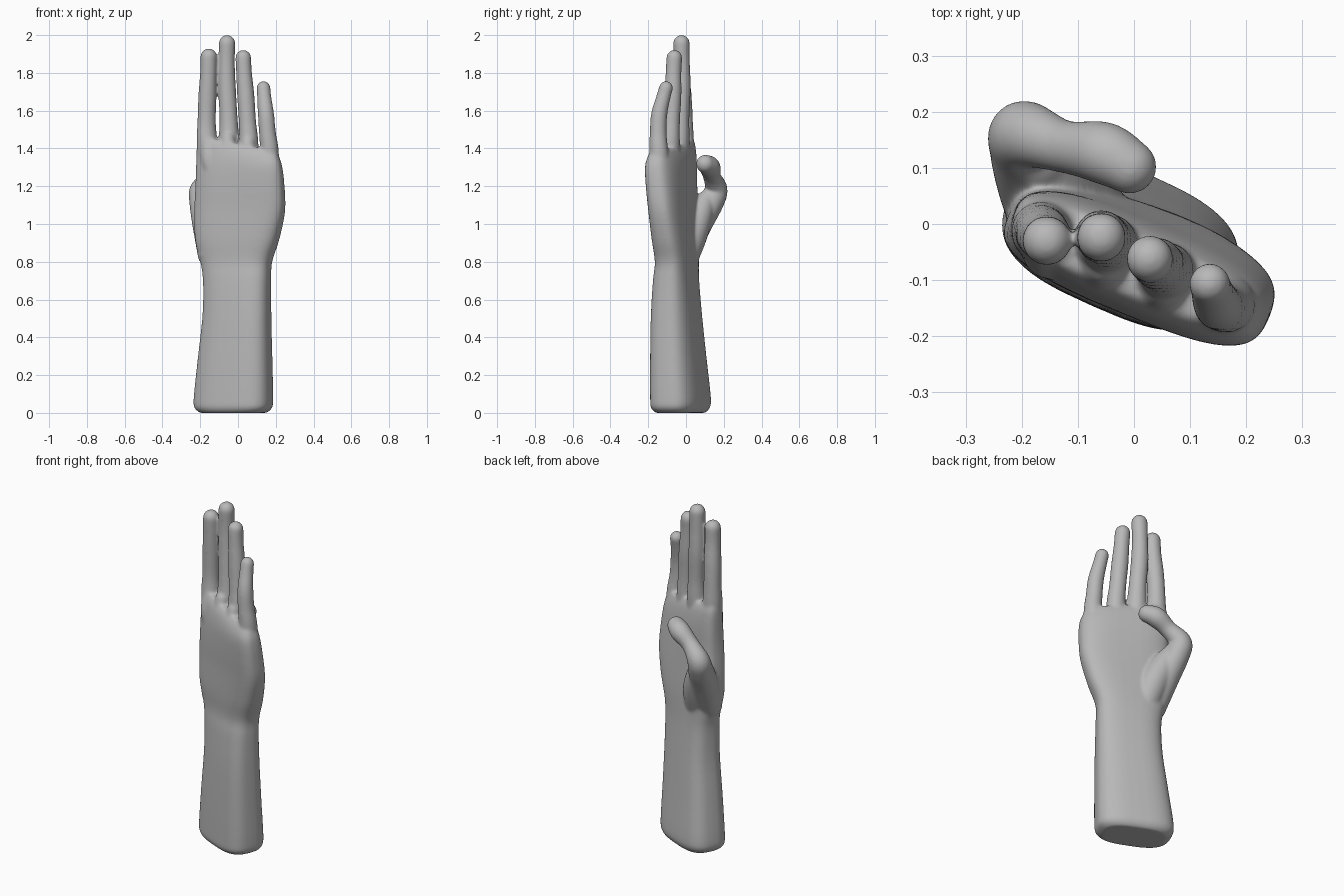
import bpy, bmesh, math
from mathutils import Vector

old = bpy.data.objects.get("Cube")
if old:
    bpy.data.objects.remove(old)

SIDES = 40
bm = bmesh.new()


def spline(rows, steps):
    """Smoothly interpolate rows of numbers."""
    rows = [Vector(r) for r in rows]
    out = []
    for i in range(len(rows) - 1):
        a, b, c, d = (rows[max(i - 1, 0)], rows[i], rows[i + 1],
                      rows[min(i + 2, len(rows) - 1)])
        for s in range(steps):
            t = s / steps
            out.append(0.5 * (2 * b + (c - a) * t + (2 * a - 5 * b + 4 * c - d) * t ** 2
                              + (3 * b - a - 3 * c + d) * t ** 3))
    return out + [rows[-1]]


def loft(rings):
    """Skin a list of point rings into a closed solid."""
    loops = [[bm.verts.new(p) for p in ring] for ring in rings]
    for lo, hi in zip(loops, loops[1:]):
        for i in range(SIDES):
            j = (i + 1) % SIDES
            bm.faces.new((lo[i], lo[j], hi[j], hi[i]))
    bm.faces.new(loops[0][::-1])
    bm.faces.new(loops[-1])


def section(x0, x1, y0, y1, z, turn, thick, slant):
    """Rounded oblong, turned about z and fitted to the given bounds."""
    t = math.radians(turn)
    pts = []
    for i in range(SIDES):
        a = math.tau * i / SIDES
        c, s = math.cos(a), math.sin(a)
        u = math.copysign(abs(c) ** 0.68, c)
        v = math.copysign(abs(s) ** 0.68, s) * thick
        pts.append((u * math.cos(t) - v * math.sin(t), u * math.sin(t) + v * math.cos(t)))
    mx = max(p[0] for p in pts)
    my = max(p[1] for p in pts)
    ring = []
    for px, py in pts:
        x = (x0 + x1) / 2 + px / mx * (x1 - x0) / 2
        y = (y0 + y1) / 2 + py / my * (y1 - y0) / 2
        ring.append((x, y, z + slant * x))
    return ring


def tube(rows):
    """Round limb through rows of x, y, z, radius with a domed tip."""
    path = spline(rows, 6)
    end, prev = path[-1], path[-2]
    way = (end.xyz - prev.xyz).normalized()
    for k in range(1, 8):
        a = math.pi / 2 * k / 7.3
        p = end.xyz + way * end.w * math.sin(a)
        path.append(Vector((*p, end.w * math.cos(a))))
    rings = []
    side = Vector((1, 0, 0))
    for i, p in enumerate(path):
        d = (path[min(i + 1, len(path) - 1)].xyz - path[max(i - 1, 0)].xyz).normalized()
        side = (side - d * side.dot(d)).normalized()
        up = d.cross(side)
        rings.append([p.xyz + p.w * (side * math.cos(math.tau * k / SIDES)
                                     + up * math.sin(math.tau * k / SIDES))
                      for k in range(SIDES)])
    loft(rings)


# Forearm, wrist and palm: x bounds, y bounds, height, turn, thickness, slant
body = [
    (-.20, .15, -.16, .10, .0, -24, .60, 0),
    (-.23, .18, -.185, .125, .025, -24, .60, 0),
    (-.235, .187, -.19, .132, .08, -24, .60, 0),
    (-.212, .182, -.19, .108, .3, -24, .60, 0),
    (-.188, .177, -.186, .085, .52, -24, .60, 0),
    (-.186, .176, -.175, .07, .7, -24, .58, 0),
    (-.20, .182, -.165, .068, .8, -23, .54, 0),
    (-.228, .22, -.182, .07, .92, -22, .46, 0),
    (-.232, .25, -.20, .065, 1.07, -21, .38, 0),
    (-.226, .247, -.213, .06, 1.2, -20, .34, 0),
    (-.222, .236, -.217, .058, 1.31, -20, .31, -.05),
    (-.218, .222, -.203, .05, 1.385, -20, .27, -.17),
    (-.205, .205, -.18, .035, 1.425, -20, .22, -.2),
]
loft([section(*row) for row in spline(body, 4)])

# Fingers from root to tip centre, each row with a radius
fingers = [
    [(-.15, -.02, 1.28, .06), (-.164, -.014, 1.44, .055), (-.166, -.012, 1.54, .049),
     (-.162, -.018, 1.68, .048), (-.157, -.027, 1.8, .044), (-.155, -.03, 1.886, .044)],
    [(-.05, -.05, 1.28, .06), (-.048, -.036, 1.44, .055), (-.05, -.03, 1.56, .048),
     (-.058, -.022, 1.72, .047), (-.06, -.022, 1.85, .043), (-.058, -.024, 1.957, .044)],
    [(.05, -.09, 1.26, .06), (.056, -.084, 1.43, .052), (.05, -.078, 1.54, .046),
     (.041, -.07, 1.68, .046), (.032, -.066, 1.8, .042), (.028, -.062, 1.88, .042)],
    [(.15, -.13, 1.2, .06), (.166, -.143, 1.37, .051), (.156, -.147, 1.48, .045),
     (.148, -.142, 1.58, .043), (.139, -.12, 1.67, .038), (.135, -.106, 1.72, .037)],
]
for finger in fingers:
    tube(finger)

# Thumb, bent across the palm, with a broad last joint
tube([(-.14, -.02, .82, .07), (-.168, .065, 1.0, .074), (-.19, .135, 1.12, .068),
      (-.192, .159, 1.185, .061), (-.125, .138, 1.25, .047), (-.055, .127, 1.3, .056),
      (-.008, .102, 1.318, .049)])

# Fleshy pad at the thumb root
tube([(-.07, -.03, .76, .07), (-.1, .025, .93, .084), (-.145, .075, 1.06, .072),
      (-.17, .11, 1.13, .05)])

# Knuckles on the back of the hand
for x, y, z in [(-.15, -.055, 1.36), (-.05, -.09, 1.37), (.05, -.13, 1.35), (.15, -.165, 1.31)]:
    tube([(x * .8, y + .01, z - .2, .02), (x, y, z - .04, .044),
          (x * 1.06, y + .02, z + .08, .038)])

bmesh.ops.recalc_face_normals(bm, faces=bm.faces)
mesh = bpy.data.meshes.new("hand_and_forearm")
bm.to_mesh(mesh)
bm.free()
hand = bpy.data.objects.new("hand_and_forearm", mesh)
bpy.context.collection.objects.link(hand)
bpy.context.view_layer.objects.active = hand
hand.select_set(True)

# Fuse the parts into one skin and soften the joins
fuse = hand.modifiers.new("fuse", 'REMESH')
fuse.mode = 'VOXEL'
fuse.voxel_size = 0.0055
soften = hand.modifiers.new("soften", 'SMOOTH')
soften.factor = 0.5
soften.iterations = 30
for name in ("fuse", "soften"):
    bpy.ops.object.modifier_apply(modifier=name)
bpy.ops.object.shade_smooth()

# Plain grey clay
grey = bpy.data.materials.new("grey_clay")
grey.use_nodes = True
grey.diffuse_color = (.48, .48, .48, 1)
grey.node_tree.nodes["Principled BSDF"].inputs["Base Color"].default_value = (.48, .48, .48, 1)
hand.data.materials.clear()
hand.data.materials.append(grey)
